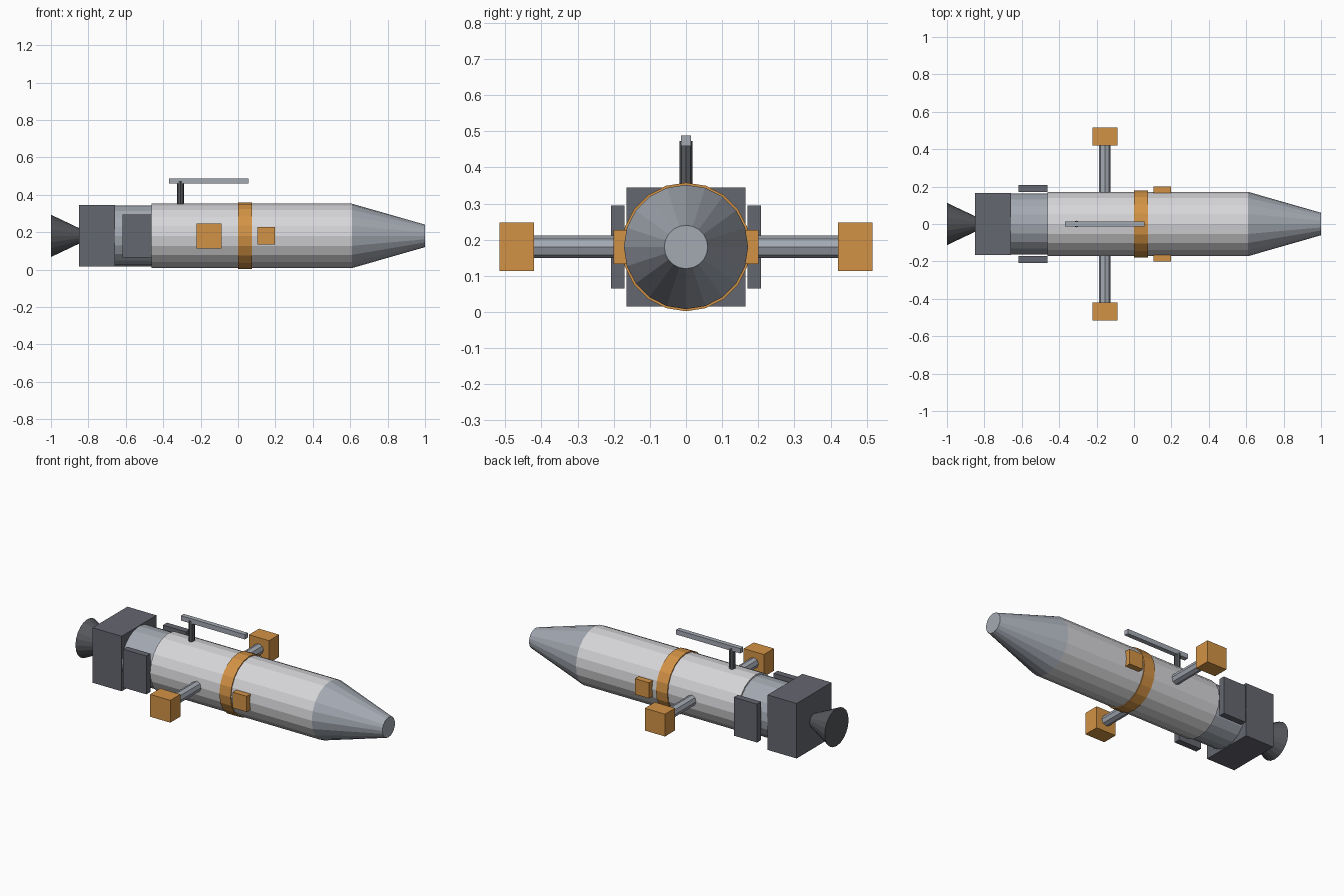
import bpy, bmesh
from math import radians
from mathutils import Matrix, Vector

cube = bpy.data.objects.get("Cube")
if cube:
    bpy.data.objects.remove(cube, do_unlink=True)


def material(name, color):
    mat = bpy.data.materials.new(name)
    mat.use_nodes = True
    rgba = (*color, 1)
    mat.diffuse_color = rgba
    mat.node_tree.nodes["Principled BSDF"].inputs["Base Color"].default_value = rgba
    return mat


white = material("light grey hull", (0.68, 0.68, 0.70))
steel = material("blue grey metal", (0.37, 0.40, 0.45))
dark = material("dark grey casing", (0.13, 0.135, 0.16))
soot = material("charcoal metal", (0.095, 0.10, 0.11))
orange = material("orange", (0.65, 0.29, 0.06))

AXIS_Z = 0.18  # height of the hull's centre line
TURN = {
    "X": Matrix.Rotation(radians(90), 4, "Y"),
    "Y": Matrix.Rotation(radians(-90), 4, "X"),
    "Z": Matrix.Identity(4),
}


def add_object(name, bm, mat):
    mesh = bpy.data.meshes.new(name)
    bm.to_mesh(mesh)
    bm.free()
    mesh.materials.append(mat)
    obj = bpy.data.objects.new(name, mesh)
    bpy.context.collection.objects.link(obj)
    return obj


def box(name, x, y, z, mat):
    """Box from its (low, high) range on each axis."""
    bm = bmesh.new()
    size = [b - a for a, b in (x, y, z)]
    centre = Vector([(a + b) / 2 for a, b in (x, y, z)])
    bmesh.ops.create_cube(bm, size=1)
    bmesh.ops.scale(bm, vec=size, verts=bm.verts)
    bmesh.ops.translate(bm, vec=centre, verts=bm.verts)
    return add_object(name, bm, mat)


def tube(name, axis, centre, length, r_low, r_high, sides, mat):
    """Capped cylinder or cone, from r_low to r_high along an axis."""
    bm = bmesh.new()
    bmesh.ops.create_cone(bm, cap_ends=True, segments=sides, radius1=r_low,
                          radius2=r_high, depth=length,
                          matrix=Matrix.Translation(centre) @ TURN[axis])
    return add_object(name, bm, mat)


def hull_part(name, x0, x1, r0, r1, mat, sides=20):
    return tube(name, "X", ((x0 + x1) / 2, 0, AXIS_Z), x1 - x0, r0, r1, sides, mat)


def around(half):
    return (AXIS_Z - half, AXIS_Z + half)


# Hull, tail to nose
hull_part("engine_nozzle", -1.0, -0.84, 0.113, 0.037, soot)
box("engine_block", (-0.85, -0.657), (-0.165, 0.165), around(0.165), dark)
hull_part("rear_collar", -0.67, -0.45, 0.163, 0.163, steel)
hull_part("main_hull", -0.463, 0.61, 0.172, 0.172, white)
hull_part("hull_band", 0.0, 0.075, 0.178, 0.178, orange)
hull_part("nose_cone", 0.61, 1.0, 0.172, 0.06, steel)

# Parts repeated on both flanks
for side, s in (("right", -1), ("left", 1)):
    def span(inner, outer):
        return tuple(sorted((s * inner, s * outer)))

    box(side + "_rear_panel", (-0.617, -0.463), span(0.17, 0.208), around(0.115), dark)
    box(side + "_sensor_box", (0.105, 0.198), span(0.15, 0.2), around(0.047), orange)
    tube(side + "_pod_arm", "Y", (-0.156, s * 0.29, AXIS_Z), 0.28, 0.031, 0.031, 8, steel)
    box(side + "_pod", (-0.222, -0.088), span(0.421, 0.516), around(0.067), orange)

# Antenna on top
tube("antenna_post", "Z", (-0.308, 0, 0.405), 0.135, 0.018, 0.018, 8, soot)
box("antenna_rail", (-0.37, 0.055), (-0.014, 0.014), (0.459, 0.488), steel)
